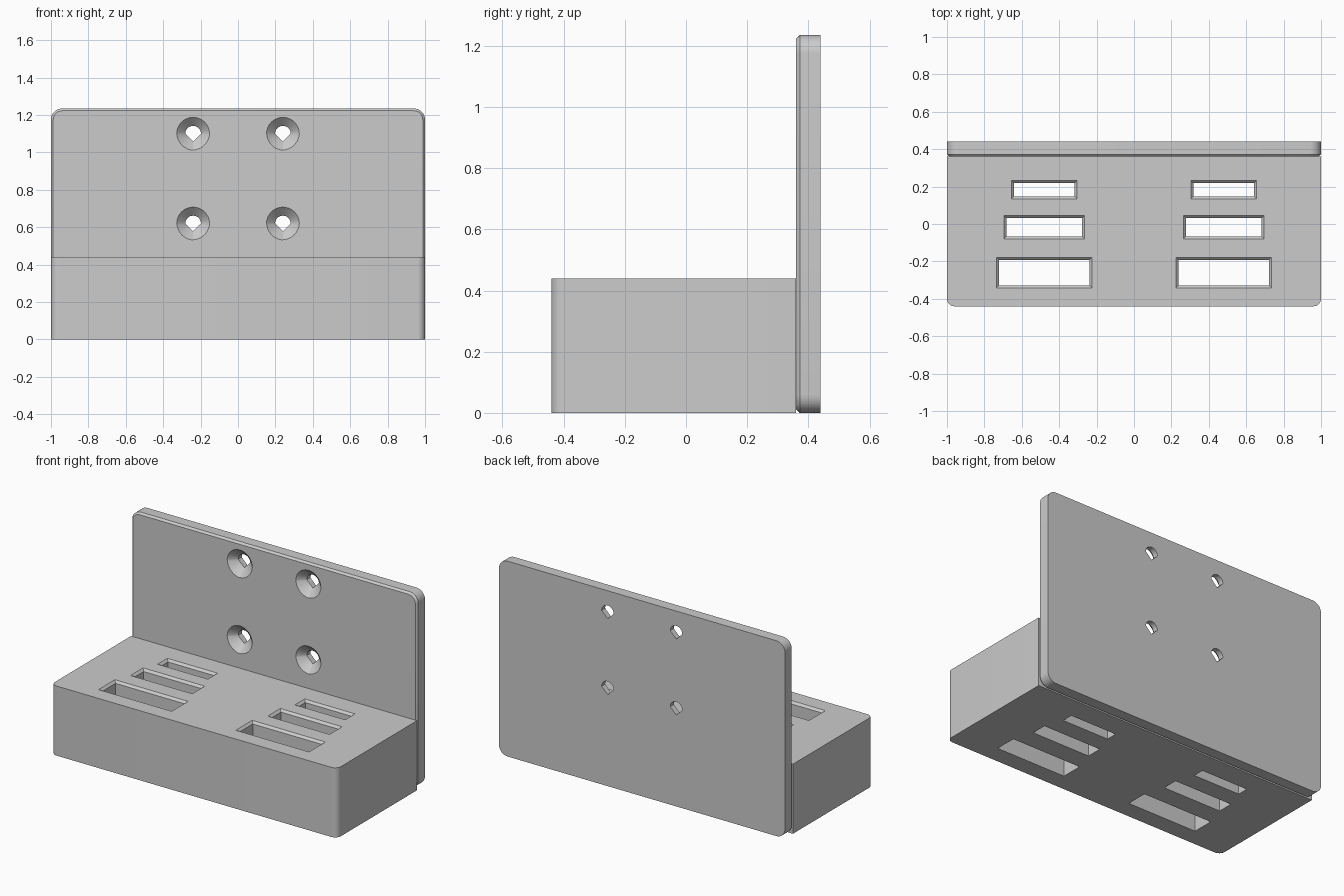
import bpy
import bmesh
from math import cos, sin, pi, radians

if "Cube" in bpy.data.objects:
    bpy.data.objects.remove(bpy.data.objects["Cube"])

grey = bpy.data.materials.new("light grey plastic")
grey.use_nodes = True
colour = (0.6, 0.6, 0.6, 1)
grey.diffuse_color = colour
grey.node_tree.nodes["Principled BSDF"].inputs["Base Color"].default_value = colour


def rounded_rect(u0, u1, v0, v1, radii):
    """Outline counter-clockwise from the lower left corner, one radius per corner."""
    points = []
    corners = [(u0, v0, 1, 1), (u1, v0, -1, 1), (u1, v1, -1, -1), (u0, v1, 1, -1)]
    for i, ((u, v, su, sv), r) in enumerate(zip(corners, radii)):
        steps = 8 if r else 0
        for k in range(steps + 1):
            a = pi + i * pi / 2 + (k / steps * pi / 2 if steps else 0)
            points.append((u + su * r + r * cos(a), v + sv * r + r * sin(a)))
    return points


def loft(bm, rings):
    """Closed solid through rings of equal point count."""
    loops = [[bm.verts.new(p) for p in ring] for ring in rings]
    n = len(loops[0])
    for a, b in zip(loops, loops[1:]):
        for i in range(n):
            j = (i + 1) % n
            bm.faces.new((a[i], a[j], b[j], b[i]))
    bm.faces.new(loops[0])
    bm.faces.new(loops[-1])


def make_object(name, solids):
    bm = bmesh.new()
    for rings in solids:
        loft(bm, rings)
    bmesh.ops.recalc_face_normals(bm, faces=bm.faces)
    mesh = bpy.data.meshes.new(name)
    bm.to_mesh(mesh)
    bm.free()
    mesh.materials.append(grey)
    obj = bpy.data.objects.new(name, mesh)
    bpy.context.collection.objects.link(obj)
    return obj


def cut(obj, cutter):
    """Subtract the cutter, remove it and smooth the rounded faces."""
    mod = obj.modifiers.new("openings", "BOOLEAN")
    mod.operation = "DIFFERENCE"
    mod.solver = "EXACT"
    mod.object = cutter
    bpy.ops.object.select_all(action="DESELECT")
    bpy.context.view_layer.objects.active = obj
    obj.select_set(True)
    bpy.ops.object.modifier_apply(modifier=mod.name)
    bpy.data.objects.remove(cutter)
    bpy.ops.object.shade_smooth_by_angle(angle=radians(30))


# Back plate: rounded corners and a chamfered front edge
def plate_ring(y, inset):
    outline = rounded_rect(-1 + inset, 1 - inset, inset, 1.235 - inset, [0.06 - inset] * 4)
    return [(x, y, z) for x, z in outline]


FRONT, BACK = 0.36, 0.44
plate = make_object("back_plate", [[plate_ring(FRONT, 0.012), plate_ring(FRONT + 0.012, 0),
                                    plate_ring(BACK, 0)]])


# Screw holes: countersink running into a round hole with a pointed underside
def hole_ring(cx, cz, y, r, pointed):
    ring = []
    for k in range(32):
        a = 2 * pi * k / 32
        s = r / (abs(cos(a)) + abs(sin(a))) if pointed and sin(a) < 0 else r
        ring.append((cx + s * cos(a), y, cz + s * sin(a)))
    return ring


holes = []
for cx in (-0.24, 0.24):
    for cz in (0.62, 1.10):
        holes.append([hole_ring(cx, cz, FRONT - 0.01, 0.098, False),
                      hole_ring(cx, cz, FRONT + 0.045, 0.042, True),
                      hole_ring(cx, cz, BACK + 0.02, 0.042, True)])
cut(plate, make_object("screw_hole_cutter", holes))

# Shelf block: only the front upright edges are rounded
TOP = 0.44
base = rounded_rect(-1, 1, -0.44, FRONT, [0.04, 0.04, 0, 0])
shelf = make_object("shelf_block", [[[(x, y, z) for x, y in base] for z in (0, TOP)]])


# Slots: straight through, chamfered at the top
def slot_ring(x, y, half_w, half_d, z, grow):
    outline = rounded_rect(x - half_w - grow, x + half_w + grow,
                           y - half_d - grow, y + half_d + grow, [0] * 4)
    return [(u, v, z) for u, v in outline]


slots = []
for side in (-1, 1):
    for y, half_w, half_d in ((0.183, 0.162, 0.035), (-0.017, 0.202, 0.049), (-0.26, 0.242, 0.068)):
        args = (side * 0.48, y, half_w, half_d)
        slots.append([slot_ring(*args, -0.02, 0), slot_ring(*args, TOP - 0.014, 0),
                      slot_ring(*args, TOP + 0.01, 0.024)])
cut(shelf, make_object("slot_cutter", slots))
